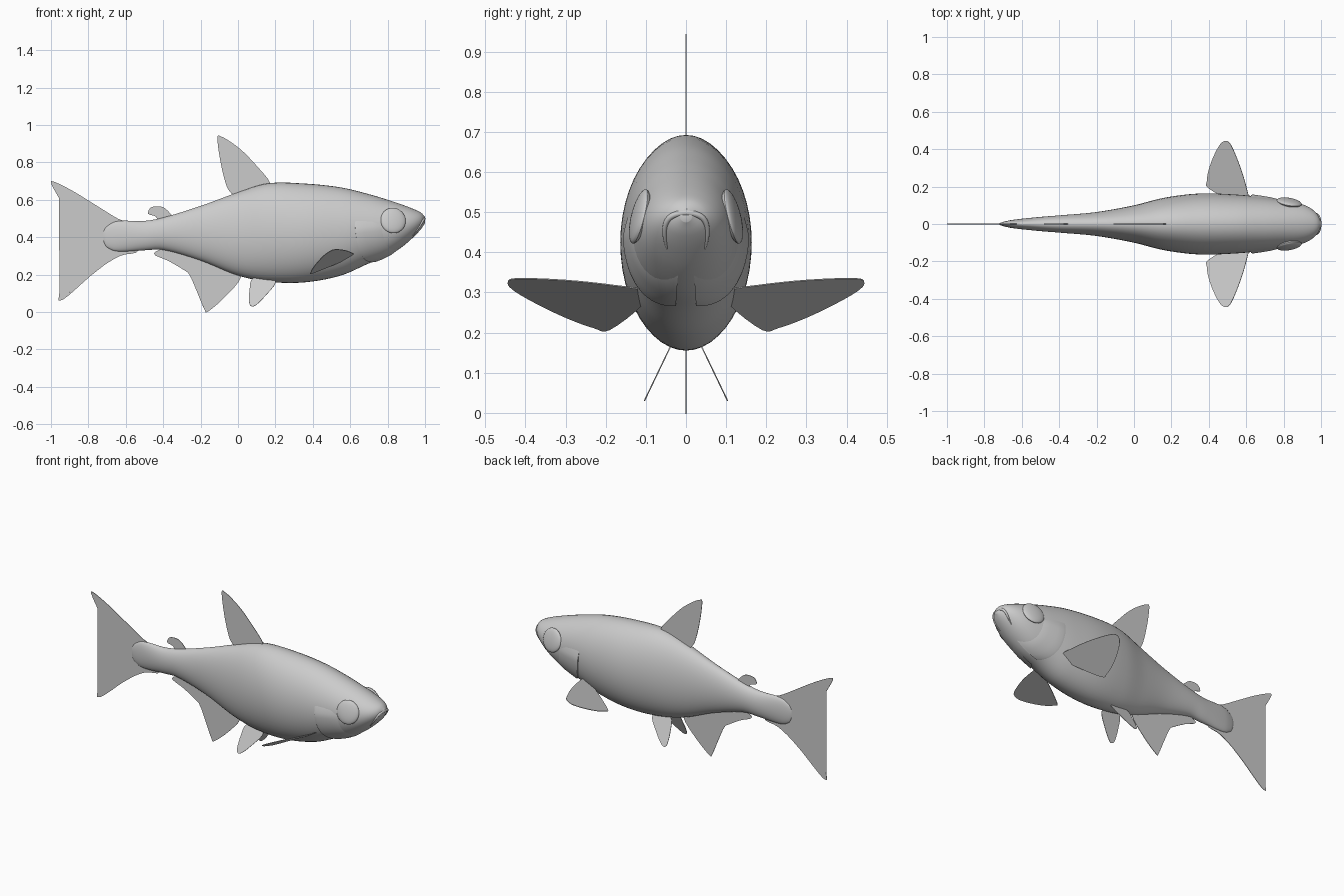
import bpy
import bmesh
import math
from mathutils import Vector

if "Cube" in bpy.data.objects:
    bpy.data.objects.remove(bpy.data.objects["Cube"])

grey = bpy.data.materials.new("plain grey")
grey.use_nodes = True
grey.diffuse_color = (0.6, 0.6, 0.6, 1)
grey.node_tree.nodes["Principled BSDF"].inputs["Base Color"].default_value = (0.6, 0.6, 0.6, 1)

# Body stations: x, belly height, back height, half width
STATIONS = [
    (-.72, .38, .43, .004), (-.705, .35, .455, .01), (-.65, .325, .485, .022),
    (-.5, .33, .487, .038), (-.4, .332, .505, .046), (-.2, .275, .567, .064),
    (0, .195, .64, .1), (.16, .162, .688, .14), (.35, .158, .687, .163),
    (.55, .195, .666, .157), (.7, .26, .63, .142), (.8, .298, .6, .128),
    (.88, .35, .573, .112), (.94, .402, .55, .087), (.98, .445, .53, .053),
    (1, .475, .508, .015)]


def spline(p, q, r, s, t):
    """Catmull-Rom value between q and r."""
    return [0.5 * (2 * b + (c - a) * t + (2 * a - 5 * b + 4 * c - d) * t * t
                   + (3 * b - a - 3 * c + d) * t ** 3)
            for a, b, c, d in zip(p, q, r, s)]


def section(x):
    """Belly, back and half width of the body at x."""
    n = len(STATIONS)
    i = 0
    while i < n - 2 and x > STATIONS[i + 1][0]:
        i += 1
    a, b = STATIONS[i], STATIONS[i + 1]
    h = b[0] - a[0]
    t = min(max((x - a[0]) / h, 0), 1)

    def slope(k):
        lo, hi = STATIONS[max(k - 1, 0)], STATIONS[min(k + 1, n - 1)]
        return [(v - u) / (hi[0] - lo[0]) for u, v in zip(lo, hi)]
    ma, mb = slope(i), slope(i + 1)
    return [(2 * t**3 - 3 * t * t + 1) * a[k] + (t**3 - 2 * t * t + t) * h * ma[k]
            + (3 * t * t - 2 * t**3) * b[k] + (t**3 - t * t) * h * mb[k]
            for k in (1, 2, 3)]


def body_point(x, angle, lift=0.0):
    """Point on the body; the angle runs from belly (-90 deg) to back (90 deg)."""
    low, high, wide = section(x)
    c, s = math.cos(angle), math.sin(angle)
    return Vector((x, (wide + lift) * c, (low + high) / 2 + ((high - low) / 2 + lift) * s))


def finish(name, bm, smooth=True):
    bmesh.ops.recalc_face_normals(bm, faces=bm.faces)
    mesh = bpy.data.meshes.new(name)
    bm.to_mesh(mesh)
    bm.free()
    mesh.materials.append(grey)
    obj = bpy.data.objects.new(name, mesh)
    bpy.context.collection.objects.link(obj)
    if smooth:
        bpy.ops.object.select_all(action='DESELECT')
        obj.select_set(True)
        bpy.context.view_layer.objects.active = obj
        bpy.ops.object.shade_smooth_by_angle(angle=math.radians(40))
    return obj


def skin(name, rows, closed=False):
    """Surface through rows of points, with end caps when closed."""
    bm = bmesh.new()
    grid = [[bm.verts.new(p) for p in row] for row in rows]
    for a, b in zip(grid, grid[1:]):
        n = len(a)
        for j in range(n if closed else n - 1):
            k = (j + 1) % n
            bm.faces.new((a[j], a[k], b[k], b[j]))
    if closed:
        bm.faces.new(grid[0])
        bm.faces.new(grid[-1])
    return finish(name, bm)


# Body, with the sections packed closer towards snout and tail root
rows = []
for i in range(81):
    t = i / 80
    x = .14 - .86 * math.cos(math.pi * t)
    rows.append([body_point(x, math.tau * j / 48) for j in range(48)])
skin("body", rows, closed=True)

# Gill covers: raised flaps with a free rear edge
for side, label in ((1, "left"), (-1, "right")):
    rows = []
    for lift, u in ((-.012, -.01), (.006, 0), (.008, .08), (.007, .3),
                    (.005, .6), (.001, .85), (-.004, 1)):
        row = []
        for j in range(25):
            v = j / 24
            angle = math.radians(-80 + 100 * v)
            edge = .625 + .1 * (1 - v) ** 2.2
            fade = min(1, (1 - v) * 5)
            p = body_point(edge + .16 * u, angle, lift * fade - .004 * (1 - fade))
            p.y *= side
            row.append(p)
        rows.append(row)
    skin(label + "_gill_cover", rows)

    # Eye: flattened ball lying along the cheek
    bm = bmesh.new()
    bmesh.ops.create_uvsphere(bm, u_segments=32, v_segments=16, radius=1)
    bmesh.ops.scale(bm, vec=(.068, .07, .018), verts=bm.verts)
    low, high, wide = section(.83)
    angle = math.asin((.49 - (low + high) / 2) / ((high - low) / 2))
    spot = body_point(.83, angle)
    along = body_point(.87, angle) - body_point(.79, angle)
    up = body_point(.83, angle + .3) - body_point(.83, angle - .3)
    normal = up.cross(along).normalized()
    if normal.y < 0:
        normal.negate()
    turn = normal.to_track_quat('Z', 'Y').to_matrix()
    bmesh.ops.rotate(bm, matrix=turn, verts=bm.verts)
    bmesh.ops.translate(bm, vec=spot - normal * .003, verts=bm.verts)
    for vert in bm.verts:
        vert.co.y *= side
    finish(label + "_eye", bm)

# Upper lip: a bead arching over the snout, thinning at the mouth corners
half = [(.935, -58), (.95, -50), (.965, -38), (.98, -18), (.99, 5)]
path = [body_point(x, math.radians(a)) for x, a in half]
path += [Vector((.996, 0, .5))] + [Vector((p.x, -p.y, p.z)) for p in reversed(path)]
curve = bpy.data.curves.new("upper_lip", 'CURVE')
curve.dimensions = '3D'
curve.bevel_depth = .008
curve.bevel_resolution = 3
line = curve.splines.new('NURBS')
line.points.add(len(path) - 1)
line.use_endpoint_u = True
line.order_u = 3
for i, (point, p) in enumerate(zip(line.points, path)):
    point.co = (*p, 1)
    point.radius = .3 + .7 * math.sin(math.pi * i / (len(path) - 1))
curve.materials.append(grey)
lip = bpy.data.objects.new("upper_lip", curve)
bpy.context.collection.objects.link(lip)


def fin(name, outline, place):
    """Thin plate with a smoothed outline, put in space by a linear rule."""
    n = len(outline)
    bm = bmesh.new()
    verts = []
    for i in range(n):
        quad = [outline[(i + k) % n] for k in (-1, 0, 1, 2)]
        verts += [bm.verts.new(place(*spline(*quad, t / 4))) for t in range(4)]
    bm.faces.new(verts)
    bmesh.ops.triangulate(bm, faces=bm.faces)
    obj = finish(name, bm, smooth=False)
    plate = obj.modifiers.new("thickness", 'SOLIDIFY')
    plate.thickness = .003
    plate.offset = 0


def upright(x, z):
    return (x, 0, z)


# Fins on the middle plane
fin("dorsal_fin", [(-.11, .935), (-.1, .84), (-.075, .72), (-.045, .645), (.02, .61),
                   (.15, .66), (.168, .697), (.11, .77), (.03, .855), (-.04, .91),
                   (-.09, .938)], upright)
fin("adipose_fin", [(-.48, .525), (-.47, .555), (-.44, .565), (-.4, .56), (-.365, .53),
                    (-.35, .5), (-.41, .47), (-.44, .51)], upright)
fin("anal_fin", [(-.45, .312), (-.37, .272), (-.29, .225), (-.26, .2), (-.22, .11),
                 (-.18, .015), (-.16, .003), (-.07, .08), (.015, .185), (-.03, .25),
                 (-.2, .31), (-.36, .345)], upright)
fin("tail_fin", [(-.998, .685), (-.98, .695), (-.88, .645), (-.75, .565), (-.64, .498),
                 (-.55, .46), (-.53, .33), (-.63, .3), (-.75, .225), (-.91, .085),
                 (-.955, .062), (-.958, .08), (-.94, .18), (-.9, .285), (-.855, .355),
                 (-.85, .41), (-.88, .48), (-.94, .58)], upright)

# Paired fins
for side, label in ((1, "left"), (-1, "right")):
    fin(label + "_pectoral_fin",
        [(.4, .19), (.39, .23), (.4, .29), (.425, .36), (.46, .425), (.49, .444),
         (.52, .42), (.57, .3), (.605, .18), (.615, .11), (.55, .11)],
        lambda x, y: (x, side * y, .552 * x + .266 * y - .064))
    fin(label + "_pelvic_fin",
        [(.062, .12), (.06, .05), (.075, .03), (.1, .04), (.145, .085), (.2, .155),
         (.17, .19), (.08, .18)],
        lambda x, z: (x, side * (.118 - .48 * z), z))
